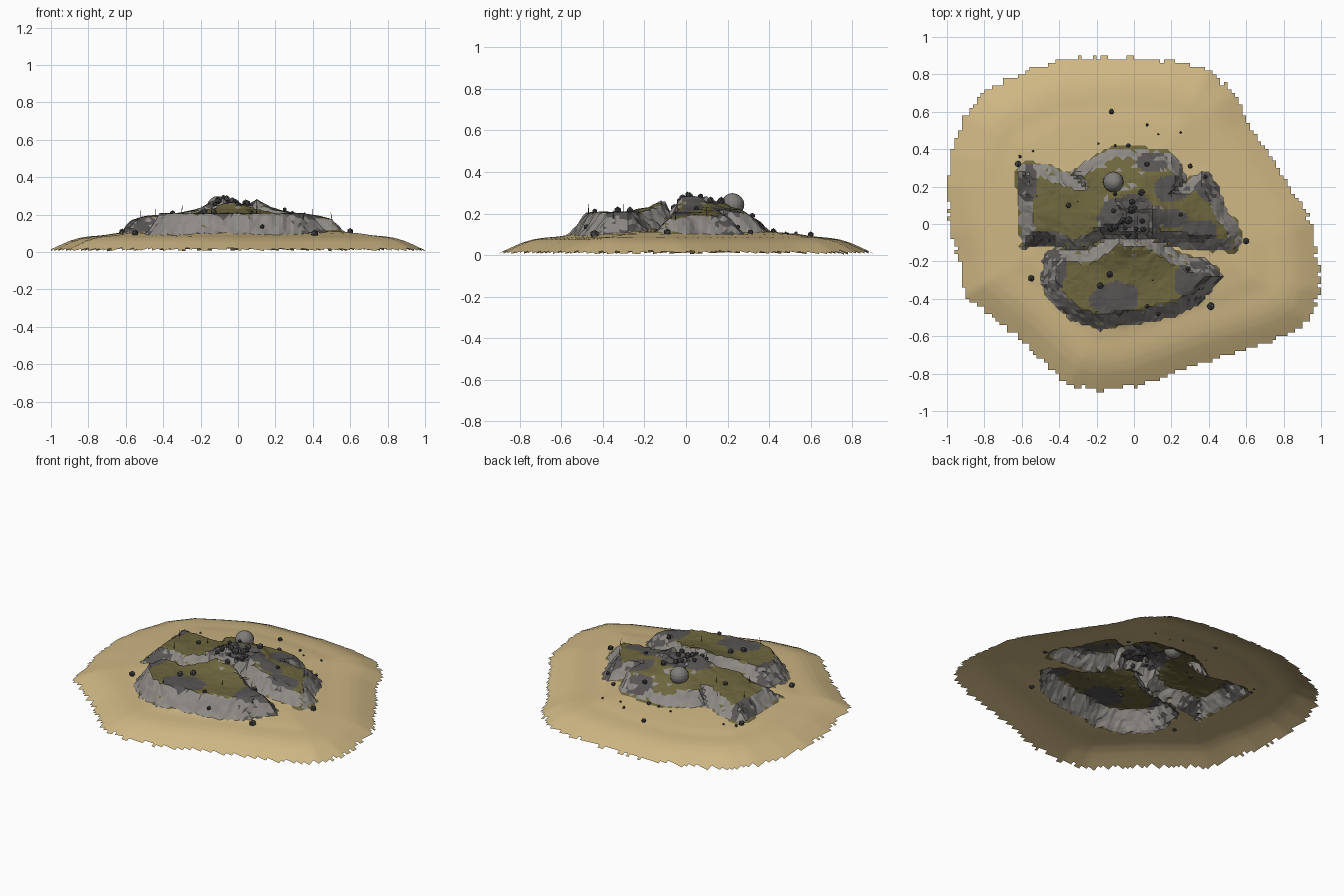
import bpy, bmesh, math, random
from mathutils import Vector, noise

if "Cube" in bpy.data.objects:
    bpy.data.objects.remove(bpy.data.objects["Cube"])

random.seed(4)

def material(name, rgb):
    m = bpy.data.materials.new(name)
    m.diffuse_color = (*[(c / 255) ** 2.2 for c in rgb], 1)
    m.use_nodes = True
    m.node_tree.nodes["Principled BSDF"].inputs["Base Color"].default_value = m.diffuse_color
    return m

SAND = material("sand", (206, 182, 131))
MOSS = material("moss", (109, 102, 64))
CLIFF = material("cliff_rock", (142, 138, 133))
DARK = material("dark_rock", (88, 85, 84))
STONE = material("stone", (72, 71, 71))
BOULDER = material("boulder_grey", (128, 125, 121))

# plan outlines
SHORE = [(0, .89), (.2, .87), (.4, .82), (.53, .7), (.6, .55), (.7, .4), (.78, .28), (.9, .1),
         (.95, 0), (.98, -.2), (.99, -.35), (.93, -.52), (.8, -.6), (.6, -.67), (.4, -.73),
         (.2, -.8), (0, -.87), (-.2, -.89), (-.35, -.86), (-.45, -.77), (-.6, -.62), (-.75, -.5),
         (-.9, -.38), (-.93, -.2), (-.97, -.05), (-1, .2), (-.97, .38), (-.9, .58), (-.8, .7),
         (-.65, .78), (-.5, .85), (-.38, .88)]
WEST = [(-.63, .3), (-.56, .33), (-.42, .3), (-.3, .25), (-.1, .3), (0, .1), (0, -.08),
        (-.15, -.08), (-.3, -.17), (-.45, -.11), (-.6, -.13)]
NORTH = [(-.33, .28), (-.2, .37), (-.12, .41), (.05, .41), (.22, .37), (.28, .25), (.2, 0),
         (.05, -.1), (-.2, -.08)]
EAST = [(.2, .24), (.28, .23), (.38, .29), (.44, .22), (.5, .06), (.57, 0), (.56, -.15),
        (.4, -.14), (.25, -.12), (.05, -.1), (0, .1)]
SOUTH = [(-.48, -.16), (-.49, -.33), (-.42, -.44), (-.32, -.52), (-.18, -.56), (.03, -.53),
         (.22, -.49), (.36, -.42), (.48, -.27), (.4, -.2), (.26, -.16), (.1, -.06),
         (-.1, -.03), (-.25, -.13), (-.38, -.12)]

def inside_dist(x, y, poly):
    """Distance to the outline, positive inside."""
    best, inside = 9, False
    for (ax, ay), (bx, by) in zip(poly, poly[1:] + poly[:1]):
        dx, dy = bx - ax, by - ay
        t = max(0, min(1, ((x - ax) * dx + (y - ay) * dy) / (dx * dx + dy * dy)))
        best = min(best, math.hypot(x - ax - t * dx, y - ay - t * dy))
        if (ay > y) != (by > y) and x < ax + (y - ay) * dx / dy:
            inside = not inside
    return best if inside else -best

def interp(v, pts):
    if v <= pts[0][0]:
        return pts[0][1]
    for (a, za), (b, zb) in zip(pts, pts[1:]):
        if v <= b:
            return za + (zb - za) * (v - a) / (b - a)
    return pts[-1][1]

BEACH = [(-.03, 0), (0, .014), (.05, .038), (.1, .06), (.15, .075), (.2, .083),
         (.27, .089), (.34, .1), (.45, .11), (.6, .12)]
HILL = [(0, .285), (.11, .28), (.2, .23), (.3, .21), (.42, .195), (.52, .18), (.6, .17)]
BACK = [(.2, .25), (.25, .225), (.3, .195), (.41, .125)]
# outline, cliff width, minimum top height
LOBES = [(WEST, .07, .175), (NORTH, .05, 0), (EAST, .07, .175), (SOUTH, .075, .206)]

def height(x, y):
    """Ground height and depth inside the rock."""
    sand = interp(inside_dist(x, y, SHORE), BEACH)
    z, rock = sand, -1
    r = math.hypot(x + .01, y - .02)
    n = noise.noise(Vector((x * 9, y * 9, 2)))
    fine = noise.noise(Vector((x * 28, y * 28, 7)))
    for poly, width, low in LOBES:
        d = inside_dist(x, y, poly) + fine * .012
        rock = max(rock, d)
        if d > 0:
            top = max(low, interp(r, HILL))
            if poly is NORTH:
                top = min(top, interp(y, BACK))
            top += n * .008 + fine * .004 + max(0, .16 - r) * fine * .12
            z = max(z, sand + max(0, top - sand) * min(1, d / width))
    return z, rock

# dark bare patches on the tops: x, y, radius x, radius y
PATCHES = [(-.1, -.4, .13, .09), (.35, -.31, .13, .12), (-.43, -.24, .07, .12), (.2, .19, .1, .07),
           (.1, .33, .09, .05), (.35, -.04, .1, .06), (.4, .2, .07, .08), (-.02, .04, .17, .12),
           (-.57, .22, .05, .1), (-.5, -.09, .09, .05), (.2, .03, .09, .05)]

def patch(x, y):
    wob = 1 + .35 * noise.noise(Vector((x * 16, y * 16, 5)))
    return any(((x - a) / rx) ** 2 + ((y - b) / ry) ** 2 < wob for a, b, rx, ry in PATCHES)

def make_object(name, bm, mats):
    me = bpy.data.meshes.new(name)
    bm.to_mesh(me)
    bm.free()
    for m in mats:
        me.materials.append(m)
    ob = bpy.data.objects.new(name, me)
    bpy.context.collection.objects.link(ob)
    return ob

# island terrain: a height grid trimmed to the shore
STEP, NX, NY = .02, 101, 91
bm = bmesh.new()
depth = {}
rows = []
for j in range(NY):
    row = []
    for i in range(NX):
        x, y = (i - NX // 2) * STEP, (j - NY // 2) * STEP
        z, rock = height(x, y)
        v = bm.verts.new((x, y, z))
        depth[v] = rock
        row.append(v)
    rows.append(row)
for j in range(NY - 1):
    for i in range(NX - 1):
        quad = (rows[j][i], rows[j][i + 1], rows[j + 1][i + 1], rows[j + 1][i])
        cx, cy = quad[0].co.x + STEP / 2, quad[0].co.y + STEP / 2
        if inside_dist(cx, cy, SHORE) > random.uniform(-.012, .008):
            bm.faces.new(quad)
bmesh.ops.triangulate(bm, faces=bm.faces[:])
bmesh.ops.delete(bm, geom=[v for v in bm.verts if not v.link_faces], context='VERTS')
bm.normal_update()
for f in bm.faces:
    c = f.calc_center_median()
    if max(depth[v] for v in f.verts) <= .004:
        f.material_index, f.smooth = 0, True
    elif patch(c.x, c.y) and f.normal.z > .6:
        f.material_index = 3
    elif f.normal.z < .84:
        f.material_index = 2
    else:
        f.material_index = 1
make_object("island_terrain", bm, [SAND, MOSS, CLIFF, DARK])

# stones scattered on the beach and the tops: x, y, radius
STONES = [(-.12, .6, .015), (-.62, .32, .018), (-.61, .36, .01), (-.55, -.29, .019), (.6, -.09, .019),
          (.41, -.44, .023), (.04, .17, .02), (.07, .32, .016), (-.35, .1, .016), (-.13, -.27, .019),
          (-.18, -.33, .019), (-.03, .42, .013), (.3, .31, .014), (.07, .53, .009), (.25, .49, .007),
          (.07, -.44, .013), (.13, -.48, .013), (.29, -.24, .015), (-.03, .02, .025), (.25, .05, .013),
          (.38, .25, .012), (-.19, .43, .007), (-.1, .42, .009), (.13, .48, .006), (-.54, .39, .006)]
for _ in range(14):
    a, r = random.uniform(0, math.tau), random.uniform(.03, .16)
    STONES.append((r * math.cos(a) - .03, r * math.sin(a) + .03, random.uniform(.012, .022)))
bm = bmesh.new()
for x, y, r in STONES:
    new = bmesh.ops.create_icosphere(bm, subdivisions=1, radius=r)["verts"]
    at = Vector((x, y, height(x, y)[0] + r * .45))
    for v in new:
        v.co = v.co * random.uniform(.85, 1.1) + at
make_object("scattered_stones", bm, [STONE])

# round boulder behind the summit
bm = bmesh.new()
bmesh.ops.create_uvsphere(bm, u_segments=16, v_segments=10, radius=.055)
for v in bm.verts:
    v.co = v.co * (1 + .03 * noise.noise(v.co * 30)) + Vector((-.11, .225, .243))
make_object("boulder", bm, [BOULDER])

# dry twigs sticking up from the tops
bm = bmesh.new()
for x, y in [(-.52, .15), (-.44, -.02), (-.3, .12), (.4, .1), (.5, -.05), (-.2, -.47), (.1, -.3), (.35, -.35)]:
    z = height(x, y)[0]
    new = bmesh.ops.create_cone(bm, segments=4, radius1=.0025, radius2=.001, depth=.05)["verts"]
    lean = random.uniform(-.3, .3)
    for v in new:
        v.co = Vector((v.co.x + lean * v.co.z, v.co.y, v.co.z)) + Vector((x, y, z + .015))
make_object("twigs", bm, [STONE])
